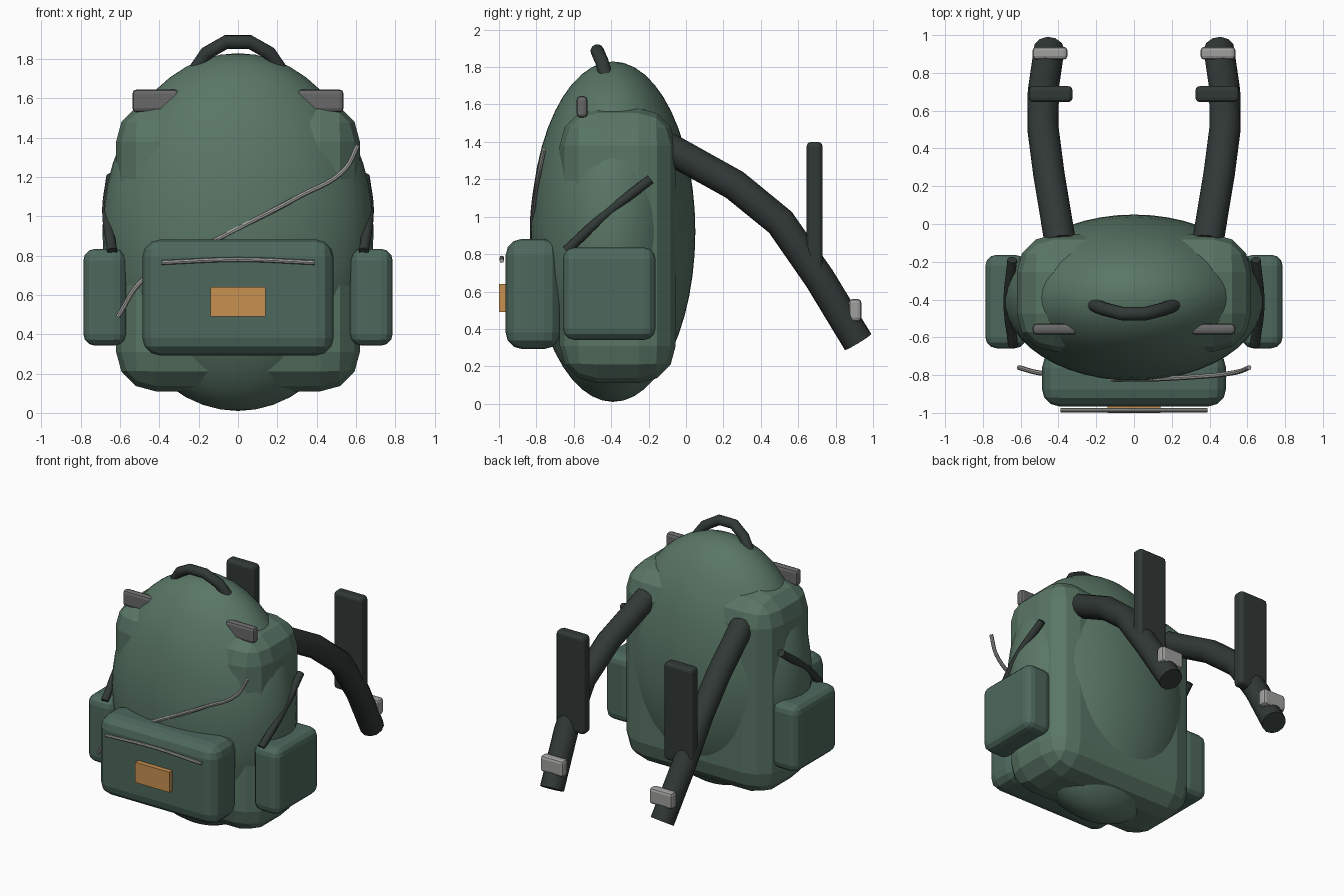
import bpy
import math

if "Cube" in bpy.data.objects:
    bpy.data.objects.remove(bpy.data.objects["Cube"])


def material(name, r, g, b):
    m = bpy.data.materials.new(name)
    m.diffuse_color = (r, g, b, 1)
    m.use_nodes = True
    m.node_tree.nodes["Principled BSDF"].inputs["Base Color"].default_value = m.diffuse_color
    return m


GREEN = material("green_fabric", 0.10, 0.18, 0.13)
POCKET = material("pocket_fabric", 0.075, 0.14, 0.11)
BLACK = material("webbing", 0.03, 0.04, 0.037)
GREY = material("dark_grey", 0.14, 0.14, 0.14)
METAL = material("light_grey", 0.35, 0.35, 0.34)
ORANGE = material("patch_orange", 0.58, 0.28, 0.08)


def activate(ob):
    bpy.ops.object.select_all(action='DESELECT')
    ob.select_set(True)
    bpy.context.view_layer.objects.active = ob


def box(name, xr, yr, zr, bevel, mat, segments=3):
    """Rounded box given by its (min, max) on each axis."""
    ranges = (xr, yr, zr)
    bpy.ops.mesh.primitive_cube_add(size=1, location=[(a + b) / 2 for a, b in ranges])
    ob = bpy.context.object
    ob.name = name
    ob.scale = [abs(b - a) for a, b in ranges]
    bpy.ops.object.transform_apply(location=False, rotation=False, scale=True)
    if bevel:
        mod = ob.modifiers.new("round", 'BEVEL')
        mod.width = bevel
        mod.segments = segments
        mod.limit_method = 'NONE'
    ob.data.materials.append(mat)
    return ob


def tube(name, points, radius, mat, smooth_path=False, rings=4):
    """Round tube along a polyline or a smooth path."""
    cu = bpy.data.curves.new(name, 'CURVE')
    cu.dimensions = '3D'
    cu.bevel_depth = radius
    cu.bevel_resolution = rings
    cu.use_fill_caps = True
    if smooth_path:
        sp = cu.splines.new('BEZIER')
        sp.bezier_points.add(len(points) - 1)
        sp.resolution_u = 8
        for bp, p in zip(sp.bezier_points, points):
            bp.co = p
            bp.handle_left_type = bp.handle_right_type = 'AUTO'
    else:
        sp = cu.splines.new('POLY')
        sp.points.add(len(points) - 1)
        for pt, p in zip(sp.points, points):
            pt.co = (*p, 1)
    ob = bpy.data.objects.new(name, cu)
    bpy.context.collection.objects.link(ob)
    cu.materials.append(mat)
    activate(ob)
    bpy.ops.object.convert(target='MESH')
    bpy.ops.object.shade_smooth_by_angle(angle=math.radians(40))
    return ob


# Main body: egg-shaped bulge plus a chamfered back box
bpy.ops.mesh.primitive_uv_sphere_add(segments=48, ring_count=24, location=(0, -0.39, 0.92))
body = bpy.context.object
body.name = "main_body"
body.scale = (0.69, 0.44, 0.91)
bpy.ops.object.transform_apply(location=False, rotation=False, scale=True)
bpy.ops.object.shade_smooth()
body.data.materials.append(GREEN)
box("body_frame", (-0.62, 0.62), (-0.675, -0.055), (0.11, 1.58), 0.2, GREEN)

# Front pocket with zipper and patch
box("front_pocket", (-0.487, 0.487), (-0.965, -0.67), (0.292, 0.882), 0.09, POCKET)
tube("pocket_zipper", [(-0.39, -0.985, 0.765), (0, -0.985, 0.78), (0.39, -0.985, 0.765)],
     0.012, METAL, True, 2)
box("front_patch", (-0.14, 0.14), (-1.0, -0.96), (0.49, 0.64), 0, ORANGE)

# Diagonal cord across the front
tube("front_cord", [(-0.61, -0.76, 0.49), (-0.49, -0.79, 0.67), (-0.13, -0.82, 0.87),
                    (0.31, -0.81, 1.1), (0.54, -0.785, 1.235), (0.61, -0.76, 1.36)],
     0.013, METAL, True, 2)

# Top handle
half = [(0.22, -0.425, 1.74), (0.16, -0.45, 1.83), (0.06, -0.475, 1.887)]
tube("top_handle", [(-x, y, z) for x, y, z in half] + half[::-1], 0.036, BLACK)

# Parts repeated left and right
for side, s in (("left", -1), ("right", 1)):
    def xr(a, b):
        return sorted((s * a, s * b))

    box(side + "_side_pocket", xr(0.57, 0.787), (-0.658, -0.163), (0.342, 0.835), 0.06, POCKET)
    tube(side + "_side_strap", [(s * x, y, z) for x, y, z in
                                ((0.64, -0.64, 0.82), (0.665, -0.42, 1.02), (0.645, -0.19, 1.2))],
         0.026, BLACK, True)
    box(side + "_top_tab", xr(0.3, 0.537), (-0.585, -0.527), (1.53, 1.645), 0.02, GREY, 2)
    tube(side + "_shoulder_strap", [(s * x, y, z) for x, y, z in
                                    ((0.39, -0.1, 1.37), (0.45, 0.26, 1.17), (0.482, 0.505, 0.97),
                                     (0.48, 0.714, 0.67), (0.45, 0.92, 0.33))],
         0.083, BLACK)
    box(side + "_strap_webbing", xr(0.325, 0.557), (0.645, 0.73), (0.68, 1.4), 0.025, BLACK)
    box(side + "_strap_buckle", xr(0.352, 0.537), (0.87, 0.938), (0.44, 0.56), 0.02, METAL, 2)
